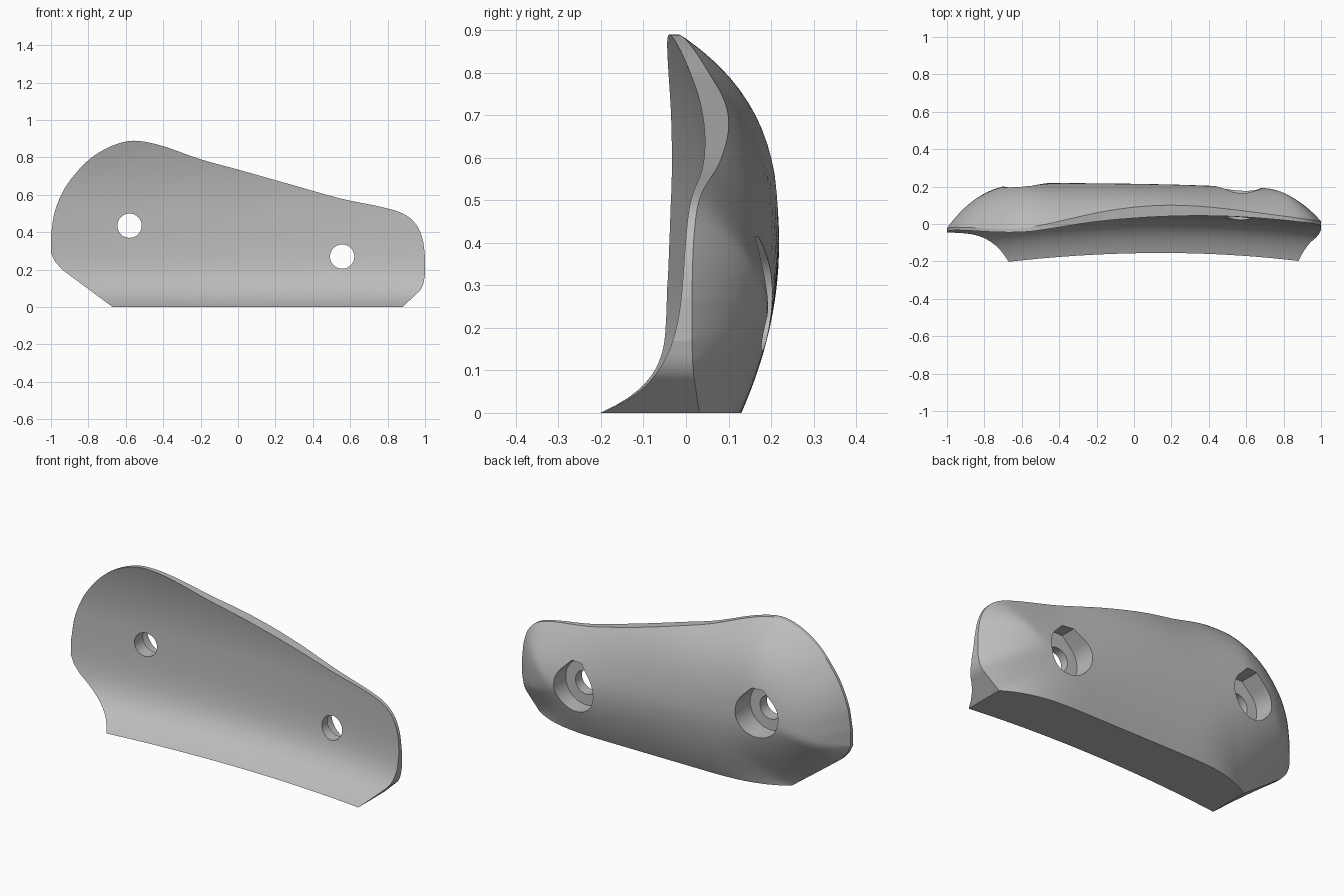
import bpy, bmesh, math
from mathutils import Vector
from mathutils.geometry import intersect_point_line

if "Cube" in bpy.data.objects:
    bpy.data.objects.remove(bpy.data.objects["Cube"])

TOP = [(-1, .38), (-.985, .49), (-.94, .61), (-.88, .70), (-.8, .785), (-.7, .85), (-.6, .885), (-.52, .887),
       (-.4, .86), (-.2, .79), (0, .735), (.3, .65), (.55, .58), (.8, .527), (.9, .49), (.96, .43), (.99, .35), (1, .27)]
BOTTOM = [(-1, .29), (-.98, .245), (-.94, .20), (-.9, .17), (-.67, 0), (.88, 0), (.975, .09), (.99, .12), (1, .17)]


def lerp(pts, x):
    for (x0, z0), (x1, z1) in zip(pts, pts[1:]):
        if x <= x1 + 1e-9:
            return z0 + (z1 - z0) * (x - x0) / (x1 - x0)
    return pts[-1][1]


def smooth(pts, x):
    """Cubic interpolation through the points."""
    n = len(pts)
    slope = [(pts[min(i + 1, n - 1)][1] - pts[max(i - 1, 0)][1]) /
             (pts[min(i + 1, n - 1)][0] - pts[max(i - 1, 0)][0]) for i in range(n)]
    for i in range(n - 1):
        (x0, z0), (x1, z1) = pts[i], pts[i + 1]
        if x <= x1 + 1e-9:
            h, t = x1 - x0, (x - x0) / (x1 - x0)
            return ((2*t**3 - 3*t**2 + 1) * z0 + (t**3 - 2*t**2 + t) * h * slope[i]
                    + (3*t**2 - 2*t**3) * z1 + (t**3 - t**2) * h * slope[i + 1])
    return pts[-1][1]


# Columns bunched toward the rounded ends, with exact corner columns
N, M = 90, 36
xs = [-math.cos(math.pi * i / N) for i in range(N + 1)]
for c in (-.67, .88):
    xs[min(range(N + 1), key=lambda i: abs(xs[i] - c))] = c
top = [smooth(TOP, x) for x in xs]
bot = [lerp(BOTTOM, x) for x in xs]

# Rim the back dome falls away to (everything except the flat base)
rim = [Vector((x, z, 0)) for x, z in zip(xs, bot) if x <= -.67 + 1e-6][::-1]
rim += [Vector((x, z, 0)) for x, z in zip(xs, top)]
rim += [Vector((x, z, 0)) for x, z in zip(xs, bot) if x >= .88 - 1e-6][::-1]


def rim_distance(x, z):
    p, best = Vector((x, z, 0)), 9.0
    for a, b in zip(rim, rim[1:]):
        if abs(a.x - x) > .6:
            continue
        q, t = intersect_point_line(p, a, b)
        q = a if t < 0 else b if t > 1 else q
        best = min(best, (p - q).length)
    return best


def shell(x, z):
    """Hollow front face without its flared foot."""
    bend = .07 if x < .15 else .08
    lean = min(max((z - .5) / .39, 0), 1)
    return .055 - bend * (x - .15) ** 2 - .06 * lean ** 2


def front(x, z):
    return shell(x, z) - .21 * math.exp(-z / .085)


def back(x, z):
    edge = shell(x, z) + .015 + .045 * math.exp(-((x - .1) / .5) ** 2)
    crown = .219 - .089 * max((.4 - z) / .4, 0) ** 2
    d = min(rim_distance(x, z) / .47, 1)
    return edge + (crown - edge) * (1 - (1 - d) ** 2.4)


# Main body: front grid, back grid and the wall between them
bm = bmesh.new()
grids = []
for surf in (front, back):
    g = []
    for x, z0, z1 in zip(xs, bot, top):
        col = []
        for j in range(M + 1):
            t = (1 - math.cos(math.pi * j / M)) / 2
            z = z0 + (z1 - z0) * t
            col.append(bm.verts.new((x, surf(x, z), z)))
        g.append(col)
    grids.append(g)
F, B = grids
for i in range(N):
    for j in range(M):
        bm.faces.new((F[i][j], F[i+1][j], F[i+1][j+1], F[i][j+1]))
        bm.faces.new((B[i][j], B[i][j+1], B[i+1][j+1], B[i+1][j]))
    bm.faces.new((F[i][0], B[i][0], B[i+1][0], F[i+1][0]))
    bm.faces.new((F[i][M], F[i+1][M], B[i+1][M], B[i][M]))
for j in range(M):
    bm.faces.new((F[0][j], F[0][j+1], B[0][j+1], B[0][j]))
    bm.faces.new((F[N][j], B[N][j], B[N][j+1], F[N][j+1]))
bmesh.ops.recalc_face_normals(bm, faces=bm.faces)


def make(name, bm):
    me = bpy.data.meshes.new(name)
    bm.to_mesh(me)
    bm.free()
    ob = bpy.data.objects.new(name, me)
    bpy.context.collection.objects.link(ob)
    return ob


def prism(name, pts, y0, y1):
    b = bmesh.new()
    f = b.faces.new([b.verts.new((x, y0, z)) for x, z in pts])
    r = bmesh.ops.extrude_face_region(b, geom=[f])
    bmesh.ops.translate(b, vec=(0, y1 - y0, 0), verts=[v for v in r['geom'] if isinstance(v, bmesh.types.BMVert)])
    bmesh.ops.recalc_face_normals(b, faces=b.faces)
    ob = make(name, b)
    ob.hide_render = True
    return ob


body = make("grip_plate", bm)
mat = bpy.data.materials.new("plain_grey")
mat.diffuse_color = (.5, .5, .5, 1)
mat.use_nodes = True
mat.node_tree.nodes["Principled BSDF"].inputs["Base Color"].default_value = mat.diffuse_color
body.data.materials.append(mat)

# Screw holes with truncated teardrop counterbores opening at the back
cutters = []
R, CAP = .125, .145
for cx, cz in ((-.58, .435), (.557, .27)):
    hole = [(cx + .065 * math.cos(a), cz + .065 * math.sin(a)) for a in (math.tau * k / 40 for k in range(40))]
    cutters.append(prism("hole_cutter", hole, -.5, .5))
    arc = [math.radians(135 + 270 * k / 36) for k in range(37)]
    bore = [(cx + R * math.cos(a), cz + R * math.sin(a)) for a in arc]
    w = R * math.sqrt(2) - CAP
    bore += [(cx + w, cz + CAP), (cx - w, cz + CAP)]
    cutters.append(prism("bore_cutter", bore, .085, .5))

bpy.context.view_layer.objects.active = body
body.select_set(True)
for c in cutters:
    m = body.modifiers.new("cut", 'BOOLEAN')
    m.operation, m.solver, m.object = 'DIFFERENCE', 'EXACT', c
    bpy.ops.object.modifier_apply(modifier=m.name)
    bpy.data.objects.remove(c)
bpy.ops.object.shade_smooth_by_angle(angle=math.radians(30))
